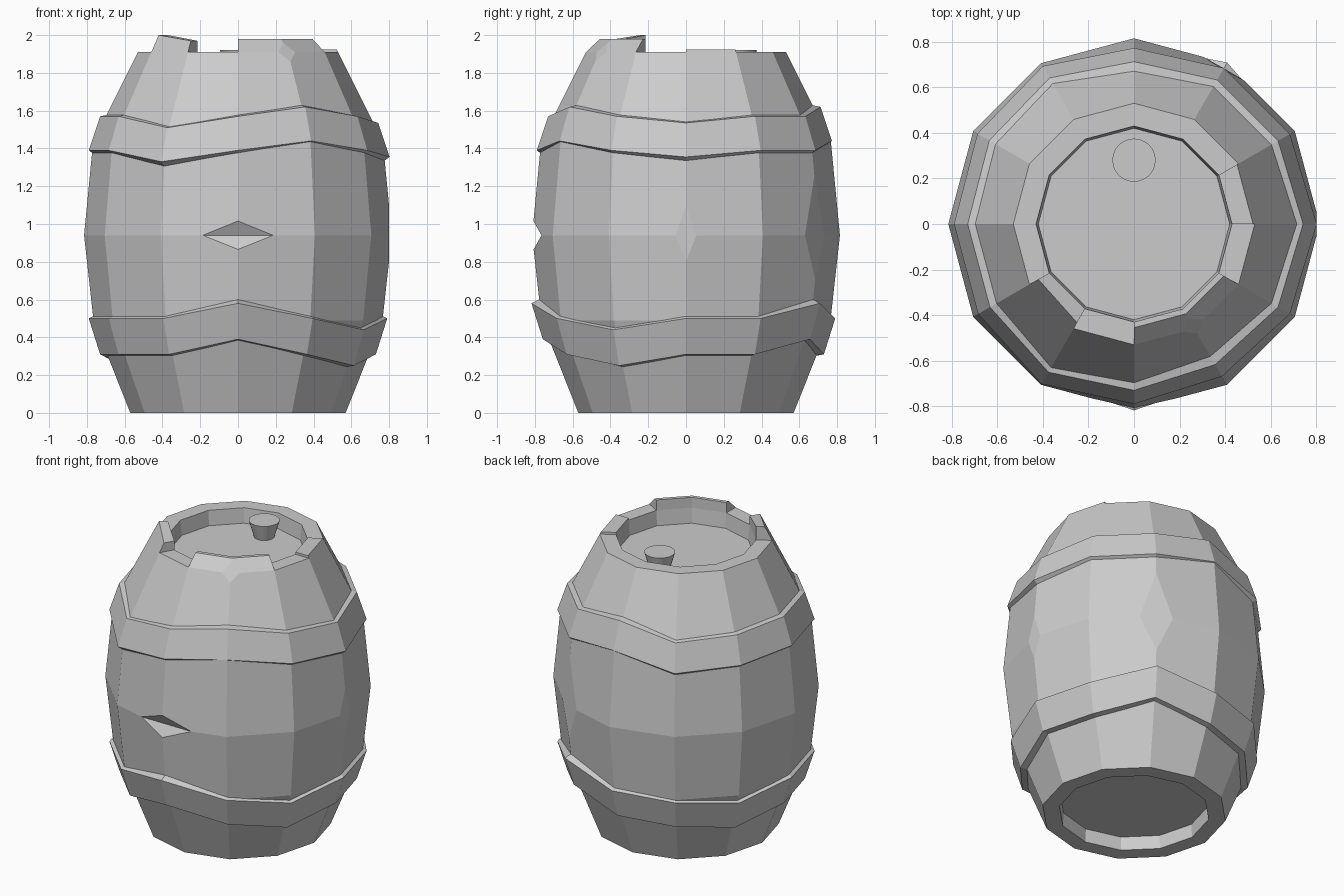
import bpy, bmesh
from math import sin, cos, radians
from mathutils import Matrix, Vector

cube = bpy.data.objects.get("Cube")
if cube:
    bpy.data.objects.remove(cube, do_unlink=True)

SIDES = 12
grey = bpy.data.materials.new("plain grey")
grey.use_nodes = True
grey.diffuse_color = (0.6, 0.6, 0.6, 1)
grey.node_tree.nodes["Principled BSDF"].inputs["Base Color"].default_value = (0.6, 0.6, 0.6, 1)


def polar(r, i, z, sides=SIDES):
    a = radians(360 / sides * i)
    return Vector((r * cos(a), r * sin(a), z))


def finish(name, bm):
    bmesh.ops.recalc_face_normals(bm, faces=bm.faces)
    me = bpy.data.meshes.new(name)
    bm.to_mesh(me)
    bm.free()
    me.materials.append(grey)
    ob = bpy.data.objects.new(name, me)
    bpy.context.collection.objects.link(ob)
    return ob


def revolve(name, profile, sides=SIDES, offsets=None, lean=0, closed=False):
    """Faceted lathe; offsets shift each corner along z, lean follows the slope."""
    bm = bmesh.new()
    rings = []
    for r, z in profile:
        ring = []
        for i in range(sides):
            d = offsets[i] if offsets else 0
            ring.append(bm.verts.new(polar(r + lean * d, i, z + d, sides)))
        rings.append(ring)
    pairs = list(zip(rings, rings[1:]))
    if closed:
        pairs.append((rings[-1], rings[0]))
    else:
        bm.faces.new(rings[0])
        bm.faces.new(rings[-1])
    for a, b in pairs:
        for i in range(sides):
            j = (i + 1) % sides
            bm.faces.new((a[i], a[j], b[j], b[i]))
    return finish(name, bm)


# Barrel body, with recessed base and lid
body = revolve("barrel_body", [(0.46, 0.09), (0.465, 0), (0.57, 0), (0.765, 0.49), (0.815, 0.94),
                               (0.767, 1.436), (0.53, 1.91), (0.43, 1.91), (0.42, 1.81)])

# Uneven hoops
revolve("upper_hoop", [(0.68, 1.58), (0.73, 1.57), (0.79, 1.39), (0.75, 1.36)],
        offsets=[-0.035, 0, 0, 0.05, -0.03, -0.01, 0, 0, -0.06, 0, 0.05, 0],
        lean=-0.35, closed=True)
revolve("lower_hoop", [(0.66, 0.30), (0.73, 0.31), (0.79, 0.50), (0.75, 0.52)],
        offsets=[0, 0, 0.08, 0, -0.02, -0.06, 0, 0, 0, 0.08, 0, -0.06],
        lean=0.35, closed=True)

# Broken stave ends: side -> (start height, end height, worn to a thin edge)
STAVES = {0: (1.925, 1.925, False), 1: (1.95, 1.95, True), 2: (1.95, 1.95, False),
          3: (1.96, 1.96, False), 4: (1.93, 1.93, True), 5: (1.93, 1.96, False),
          6: (1.955, 2.0, False), 7: (2.0, 1.97, False),
          9: (1.98, 1.98, True), 10: (1.98, 1.98, True)}
bm = bmesh.new()
for i, (z0, z1, worn) in STAVES.items():
    ends = []
    for k, z in ((i, z0), (i + 1, z1)):
        outer = 0.455 if worn else 0.53 - 0.5 * (z - 1.91)
        ends.append([bm.verts.new(polar(r, k, h)) for r, h in
                     ((0.43, 1.91), (0.53, 1.91), (outer, z), (0.43, z))])
    a, b = ends
    bm.faces.new(a)
    bm.faces.new(b)
    for k in range(4):
        m = (k + 1) % 4
        bm.faces.new((a[k], a[m], b[m], b[k]))
staves = finish("stave_ends", bm)


def cut(target, cutter):
    mod = target.modifiers.new("cut", "BOOLEAN")
    mod.operation = "DIFFERENCE"
    mod.solver = "EXACT"
    mod.object = cutter
    bpy.context.view_layer.objects.active = target
    bpy.ops.object.modifier_apply(modifier=mod.name)


def chop(targets, angle, tilt, r, z, size=0.8):
    """Shave a flat chip off a ridge with a tilted block."""
    bm = bmesh.new()
    bmesh.ops.create_cube(bm, size=size)
    bm.transform(Matrix.Translation((size / 2, 0, 0)))
    bm.transform(Matrix.Rotation(radians(-tilt), 4, "Y"))
    bm.transform(Matrix.Translation((r, 0, z)))
    bm.transform(Matrix.Rotation(radians(angle), 4, "Z"))
    block = finish("chip_cutter", bm)
    block.hide_render = True
    for t in targets:
        cut(t, block)
    bpy.data.objects.remove(block, do_unlink=True)


# Worn chips on the ridges
chop([body], 60, 0.5, 0.787, 0.97)
chop([body], 0, 0, 0.80, 0.95)
chop([body, staves], 300, 38, 0.555, 1.86, 0.5)

# V-shaped gash across the front
bm = bmesh.new()
sides = []
for x in (-0.4, 0.4):
    sides.append([bm.verts.new((x, y, z)) for y, z in
                  ((-0.765, 0.94), (-0.90, 1.18), (-0.90, 0.70))])
a, b = sides
bm.faces.new(a)
bm.faces.new(b)
for k in range(3):
    m = (k + 1) % 3
    bm.faces.new((a[k], a[m], b[m], b[k]))
gash = finish("gash_cutter", bm)
gash.hide_render = True
cut(body, gash)
bpy.data.objects.remove(gash, do_unlink=True)

# Tapered bung near the back of the lid
bung = revolve("bung", [(0.06, 1.80), (0.095, 1.92)], sides=24)
bung.location.y = 0.28
